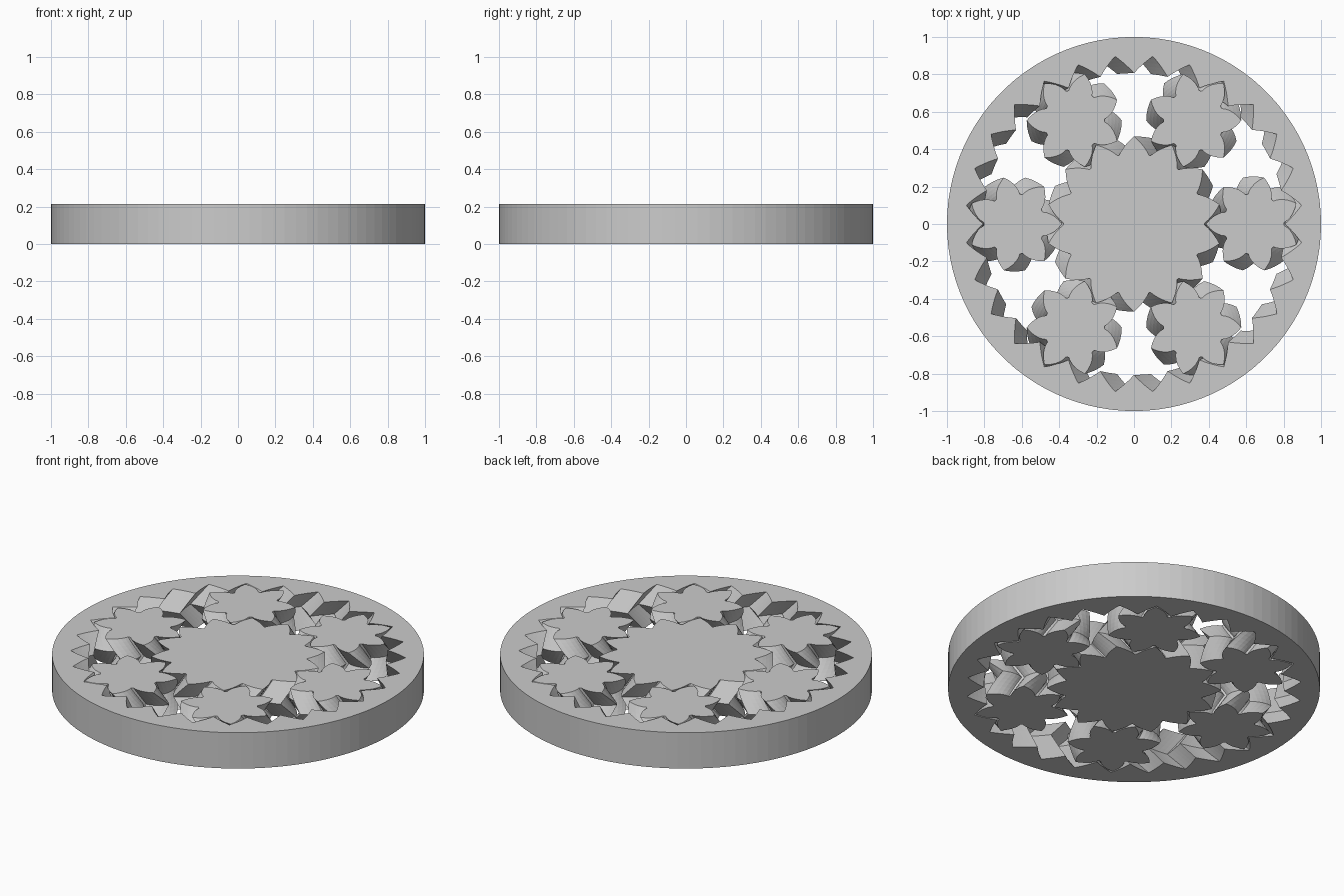
import bpy
import bmesh
import math
from math import pi, sin, cos, tan, acos

cube = bpy.data.objects.get("Cube")
if cube:
    bpy.data.objects.remove(cube, do_unlink=True)

THICK = 0.213          # height of the whole bearing
GAP = 0.005            # clearance between meshing teeth
RING_TEETH, SUN_TEETH, PLANET_TEETH, PLANETS = 28, 14, 7, 6
RING_PITCH = 0.852     # pitch radius of the ring
DEPTH = RING_PITCH * pi / RING_TEETH / 2
SLICES = 12            # even, so that one slice line is the herringbone fold

grey = bpy.data.materials.new("plain_grey")
grey.use_nodes = True
grey.diffuse_color = (0.6, 0.6, 0.6, 1)
grey.node_tree.nodes["Principled BSDF"].inputs["Base Color"].default_value = (0.6, 0.6, 0.6, 1)


def gear_profile(teeth, gap, steps=5):
    """Outline of an involute gear with a 45 degree pressure angle."""
    pitch = RING_PITCH * teeth / RING_TEETH
    base = pitch * cos(pi / 4)

    def inv(r):
        a = acos(min(1, base / r))
        return tan(a) - a

    def half(r):
        return pi / 2 / teeth - gap / base / 2 + inv(pitch) - inv(r)

    def radius_at(angle):
        lo, hi = base, pitch * 2
        for _ in range(50):
            mid = (lo + hi) / 2
            lo, hi = (mid, hi) if half(mid) > angle else (lo, mid)
        return lo

    root = max(base, pitch - DEPTH - gap / 2, radius_at(pi / teeth))
    tip = min(pitch + DEPTH - gap / 2, radius_at(0))
    radii = [root + (tip - root) * i / steps for i in range(steps + 1)]
    points = []
    for t in range(teeth):
        centre = t * 2 * pi / teeth
        flank = [(r, centre - half(r)) for r in radii]
        flank += [(r, centre + half(r)) for r in reversed(radii)]
        for r, a in flank:
            p = (r * cos(a), r * sin(a))
            if not points or math.dist(p, points[-1]) > 0.0005:
                points.append(p)
    if math.dist(points[0], points[-1]) < 0.0005:
        points.pop()
    return points


def add_wall(bm, profile, levels, angle_at):
    """Stack turned copies of an outline, join them, return the end edges."""
    loops = []
    for z in levels:
        c, s = cos(angle_at(z)), sin(angle_at(z))
        loops.append([bm.verts.new((x * c - y * s, x * s + y * c, z)) for x, y in profile])
    n = len(profile)
    for low, high in zip(loops, loops[1:]):
        for i in range(n):
            j = (i + 1) % n
            bm.faces.new((low[i], low[j], high[j], high[i]))
    return [[bm.edges.get((loop[i], loop[(i + 1) % n])) for i in range(n)]
            for loop in (loops[0], loops[-1])]


def make_gear(name, teeth, gap, hand, location=(0, 0), turn=0, rim=None):
    """Herringbone gear; with a rim, the gear is the hole of a ring."""
    bm = bmesh.new()
    half_height = THICK / 2

    def twist(z):
        return hand * pi / teeth * abs(z - half_height) / half_height

    levels = [THICK * i / SLICES for i in range(SLICES + 1)]
    ends = add_wall(bm, gear_profile(teeth, gap), levels, twist)
    if rim:
        outer = add_wall(bm, rim, (0, THICK), lambda z: 0)
        ends = [a + b for a, b in zip(ends, outer)]
    for edges, up in zip(ends, (-1, 1)):
        bmesh.ops.triangle_fill(bm, edges=edges, use_beauty=True, normal=(0, 0, up))
    bmesh.ops.recalc_face_normals(bm, faces=bm.faces)
    mesh = bpy.data.meshes.new(name)
    bm.to_mesh(mesh)
    bm.free()
    mesh.materials.append(grey)
    obj = bpy.data.objects.new(name, mesh)
    obj.location = (*location, 0)
    obj.rotation_euler.z = turn
    bpy.context.collection.objects.link(obj)


# Outer ring with internal teeth
circle = [(cos(2 * pi * i / 100), sin(2 * pi * i / 100)) for i in range(100)]
make_gear("outer_ring", RING_TEETH, -GAP, -1, rim=circle)

# Central gear, twisted the opposite way
make_gear("sun_gear", SUN_TEETH, GAP, 1)

# Planet gears between them
orbit = RING_PITCH * (SUN_TEETH + PLANET_TEETH) / RING_TEETH
for i in range(PLANETS):
    a = i * 2 * pi / PLANETS
    make_gear(f"planet_gear_{i + 1}", PLANET_TEETH, GAP, -1,
              (orbit * cos(a), orbit * sin(a)), a * (1 + SUN_TEETH / PLANET_TEETH))
